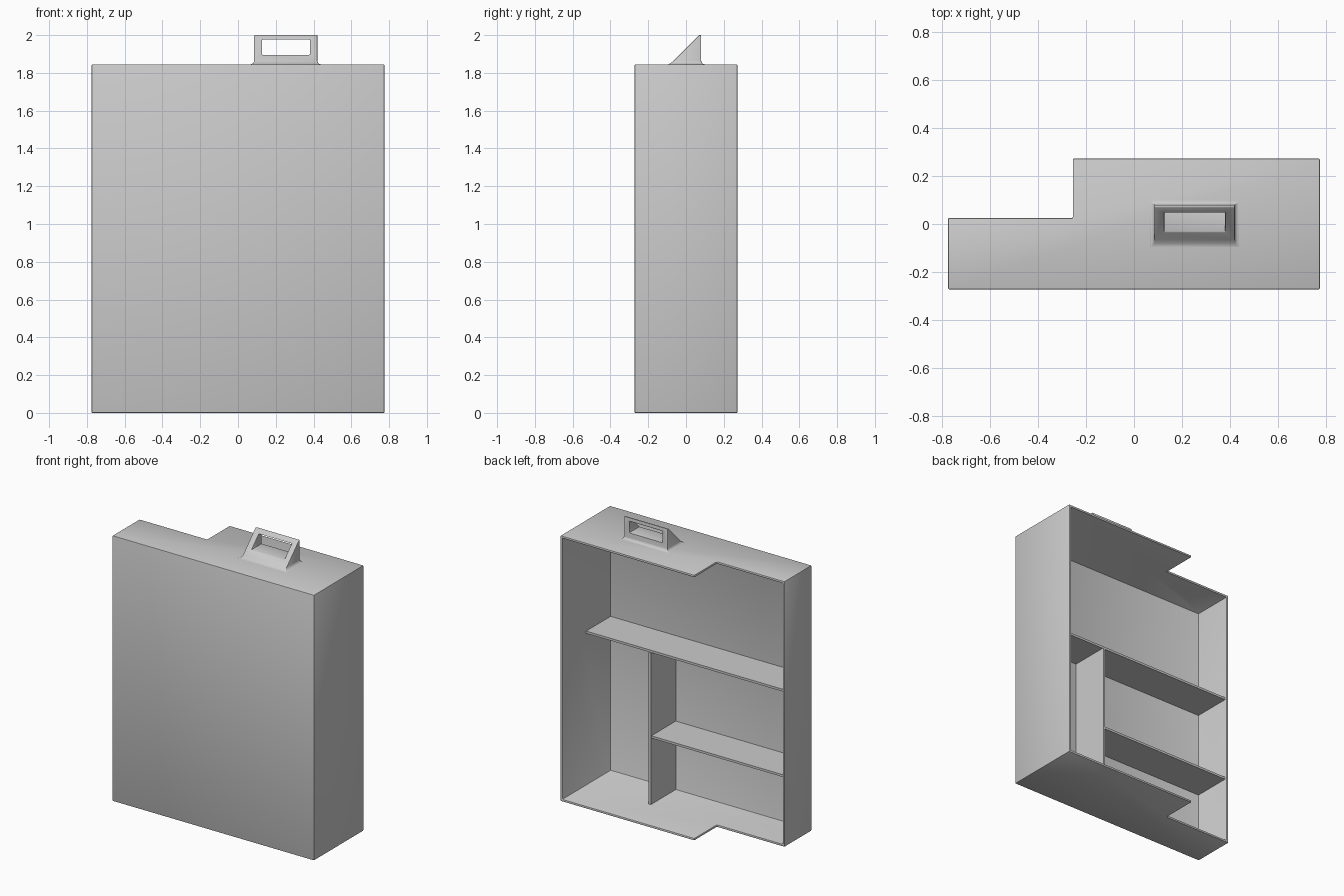
import bpy, bmesh, math

if "Cube" in bpy.data.objects:
    bpy.data.objects.remove(bpy.data.objects["Cube"])

W, D, H, T = 0.775, 0.2725, 1.845, 0.016   # half width, half depth, height, board thickness
STEP_X, STEP_Y = -0.255, 0.025             # notch at the back left

grey = bpy.data.materials.new("plain_grey")
grey.diffuse_color = (0.6, 0.6, 0.6, 1)
grey.use_nodes = True
grey.node_tree.nodes["Principled BSDF"].inputs["Base Color"].default_value = grey.diffuse_color


def loft(name, rings):
    """Closed solid through rings of equal point count, listed bottom to top."""
    bm = bmesh.new()
    loops = [[bm.verts.new(p) for p in ring] for ring in rings]
    bm.faces.new(loops[0][::-1])
    bm.faces.new(loops[-1])
    for a, b in zip(loops, loops[1:]):
        for i in range(len(a)):
            j = (i + 1) % len(a)
            bm.faces.new((a[i], a[j], b[j], b[i]))
    bmesh.ops.recalc_face_normals(bm, faces=bm.faces)
    mesh = bpy.data.meshes.new(name)
    bm.to_mesh(mesh)
    bm.free()
    mesh.materials.append(grey)
    obj = bpy.data.objects.new(name, mesh)
    bpy.context.collection.objects.link(obj)
    return obj


def rect(x0, x1, y0, y1, z):
    return [(x0, y0, z), (x1, y0, z), (x1, y1, z), (x0, y1, z)]


def box(name, x0, x1, y0, y1, z0, z1):
    return loft(name, [rect(x0, x1, y0, y1, z) for z in (z0, z1)])


def apply_mod(obj, mod):
    bpy.context.view_layer.objects.active = obj
    bpy.ops.object.modifier_apply(modifier=mod.name)


def cut(obj, cutter):
    mod = obj.modifiers.new("cut", 'BOOLEAN')
    mod.operation, mod.solver, mod.object = 'DIFFERENCE', 'EXACT', cutter
    apply_mod(obj, mod)
    bpy.data.objects.remove(cutter)


def soften(obj, width):
    mod = obj.modifiers.new("soft_edges", 'BEVEL')
    mod.width, mod.segments, mod.limit_method = width, 2, 'ANGLE'
    mod.angle_limit = math.radians(40)
    apply_mod(obj, mod)


# Carcass: L-shaped block hollowed out from the back
outline = [(-W, -D), (W, -D), (W, D), (STEP_X, D), (STEP_X, STEP_Y), (-W, STEP_Y)]
carcass = loft("cabinet_shell", [[(x, y, z) for x, y in outline] for z in (0, H)])
cut(carcass, box("cavity", -W + T, W - T, -D + T, 1, T, H - T))
soften(carcass, 0.005)

# Shelves and divider
back, edge, div_x = -D + T, 0.012, 0.258
upper, lower = 1.086, 0.492
box("upper_shelf", -W + T, W - T, back, edge, upper - T, upper)
box("divider", div_x, div_x + T, back, 0.018, T, upper - T)
box("lower_shelf", -W + T, div_x, back, edge, lower - T, lower)

# Handle: wedge with a small flare where it meets the top
rings = []
for z, e in ((H, 0.02), (H + 0.002, 0.012), (H + 0.006, 0.006),
             (H + 0.012, 0.002), (H + 0.02, 0), (2.0, 0)):
    rings.append(rect(0.085 - e, 0.42 + e, z - 1.93 - e * 0.5, 0.08 + e, z))
handle = loft("handle", rings)
cut(handle, box("handle_hole", 0.127, 0.38, -0.5, 0.5, 1.896, 1.976))
soften(handle, 0.003)

for obj in (carcass, handle):
    bpy.ops.object.select_all(action='DESELECT')
    obj.select_set(True)
    bpy.context.view_layer.objects.active = obj
    bpy.ops.object.shade_smooth_by_angle(angle=math.radians(30))
